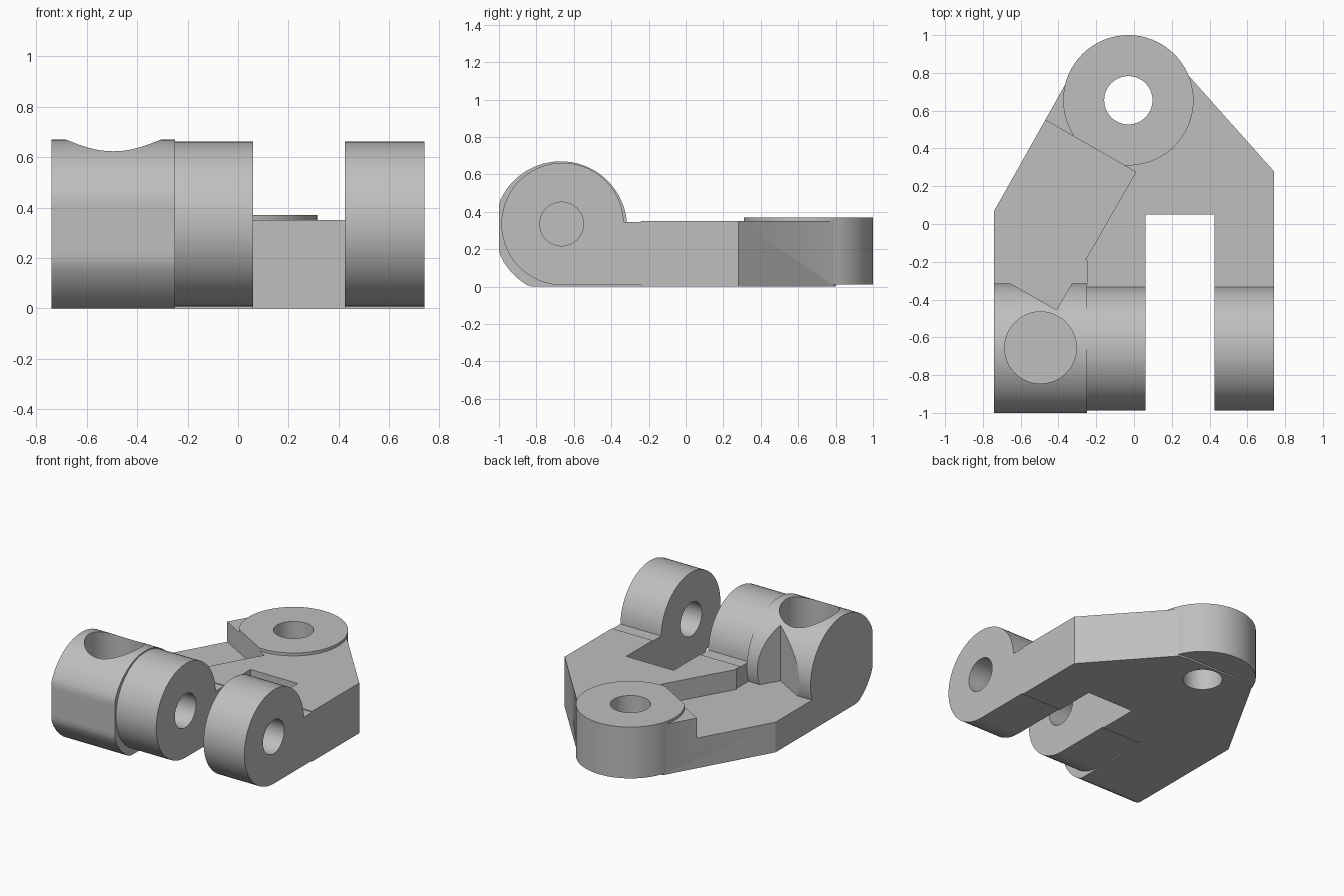
import bpy, bmesh
from math import cos, sin, tau

cube = bpy.data.objects.get("Cube")
if cube:
    bpy.data.objects.remove(cube, do_unlink=True)

grey = bpy.data.materials.new("plain_grey")
grey.use_nodes = True
colour = (0.52, 0.52, 0.52, 1)
grey.diffuse_color = colour
grey.node_tree.nodes["Principled BSDF"].inputs["Base Color"].default_value = colour


def prism(name, points, lo, hi, axis="z"):
    """Extrude a profile: (x, y) along z, or (y, z) along x."""
    bm = bmesh.new()
    place = (lambda a, b: (a, b, lo)) if axis == "z" else (lambda a, b: (lo, a, b))
    face = bm.faces.new([bm.verts.new(place(a, b)) for a, b in points])
    out = bmesh.ops.extrude_face_region(bm, geom=[face])["geom"]
    step = (0, 0, hi - lo) if axis == "z" else (hi - lo, 0, 0)
    bmesh.ops.translate(bm, vec=step, verts=[v for v in out if isinstance(v, bmesh.types.BMVert)])
    bmesh.ops.recalc_face_normals(bm, faces=bm.faces)
    mesh = bpy.data.meshes.new(name)
    bm.to_mesh(mesh)
    bm.free()
    mesh.materials.append(grey)
    obj = bpy.data.objects.new(name, mesh)
    bpy.context.collection.objects.link(obj)
    return obj


def circle(a, b, r, n=72):
    return [(a + r * cos(tau * i / n), b + r * sin(tau * i / n)) for i in range(n)]


def box(x0, x1, y0, y1):
    return [(x0, y0), (x1, y0), (x1, y1), (x0, y1)]


def combine(target, tool, operation):
    mod = target.modifiers.new("join", "BOOLEAN")
    mod.operation, mod.solver, mod.object = operation, "EXACT", tool
    bpy.context.view_layer.objects.active = target
    bpy.ops.object.modifier_apply(modifier=mod.name)
    bpy.data.objects.remove(tool, do_unlink=True)


# Main plate with slanted shoulders and the slot end
body = prism("bracket_body", [
    (-0.74, -0.19), (-0.74, 0.07), (-0.355, 0.755), (-0.2, 0.8), (0.2, 0.8), (0.285, 0.79),
    (0.74, 0.28), (0.74, -0.24), (0.425, -0.24), (0.425, 0.05),
    (0.06, 0.05), (0.06, -0.24), (-0.25, -0.24), (-0.25, -0.19)], 0, 0.35)

# Clipped round profile of the large barrel
large_profile = [(max(y, -1.0), max(z, 0.0)) for y, z in circle(-0.67, 0.315, 0.355)]
added = [
    prism("boss", circle(-0.03, 0.655, 0.345), 0.012, 0.37),
    prism("low_leg", box(-0.74, -0.25, -0.75, -0.15), 0, 0.21),
    prism("large_barrel", large_profile, -0.74, -0.25, "x"),
]
# Two hinge arms with round ends
for x0, x1 in ((-0.25, 0.06), (0.425, 0.74)):
    added.append(prism("hinge_arm", box(x0, x1, -0.66, -0.15), 0.008, 0.345))
    added.append(prism("hinge_barrel", circle(-0.66, 0.335, 0.327), x0, x1, "x"))
for part in added:
    combine(body, part, "UNION")

# Slanted pocket, pin holes and blind socket
cutters = [
    prism("pocket", [(0.01, 0.275), (-0.41, -0.455), (-1.36, 0.09), (-0.94, 0.82)], 0.21, 1),
    prism("boss_hole", circle(-0.03, 0.655, 0.128, 48), -0.2, 1),
    prism("pin_hole", circle(-0.665, 0.335, 0.117, 48), -0.25, 1, "x"),
    prism("socket", circle(-0.495, -0.655, 0.19), 0.2, 1),
]
for cutter in cutters:
    combine(body, cutter, "DIFFERENCE")

bpy.ops.object.select_all(action="DESELECT")
body.select_set(True)
bpy.context.view_layer.objects.active = body
bpy.ops.object.shade_smooth_by_angle(angle=0.4)
